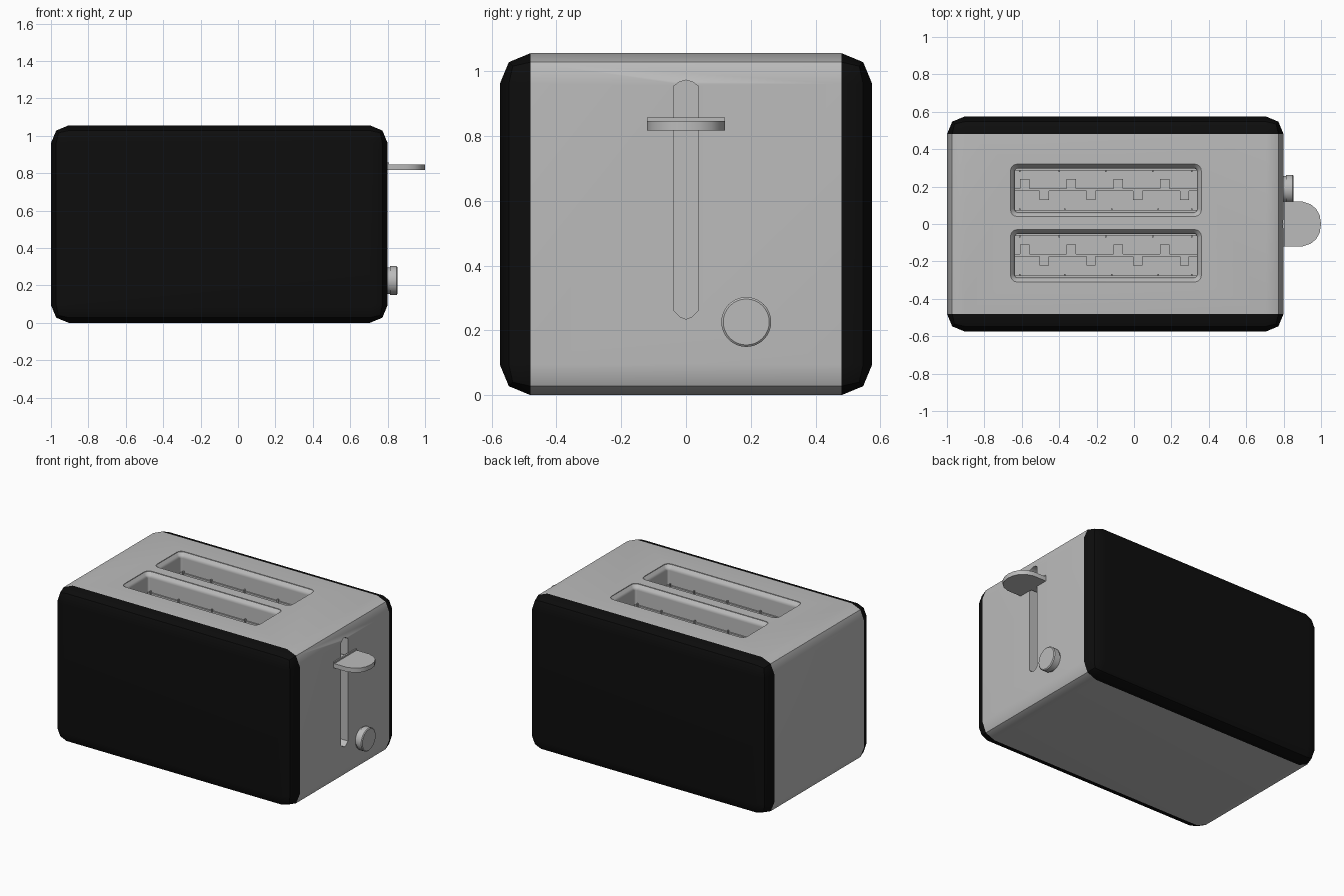
import bpy, bmesh, math
from mathutils import Matrix, Vector

if "Cube" in bpy.data.objects:
    bpy.data.objects.remove(bpy.data.objects["Cube"])


def material(name, rgb):
    m = bpy.data.materials.new(name)
    m.diffuse_color = (*rgb, 1)
    m.use_nodes = True
    m.node_tree.nodes["Principled BSDF"].inputs["Base Color"].default_value = m.diffuse_color
    return m


STEEL = material("brushed_grey", (0.5, 0.5, 0.5))
BLACK = material("black_plastic", (0.004, 0.004, 0.004))


def make(name, bm, mat=STEEL, angle=35):
    bmesh.ops.recalc_face_normals(bm, faces=bm.faces)
    me = bpy.data.meshes.new(name)
    bm.to_mesh(me)
    bm.free()
    ob = bpy.data.objects.new(name, me)
    bpy.context.collection.objects.link(ob)
    if mat:
        me.materials.append(mat)
    smooth(ob, angle)
    return ob


def smooth(ob, angle):
    bpy.ops.object.select_all(action='DESELECT')
    ob.select_set(True)
    bpy.context.view_layer.objects.active = ob
    bpy.ops.object.shade_smooth_by_angle(angle=math.radians(angle))


def box(bm, x0, x1, y0, y1, z0, z1):
    mat = Matrix.Translation(((x0 + x1) / 2, (y0 + y1) / 2, (z0 + z1) / 2)) \
        @ Matrix.Diagonal((x1 - x0, y1 - y0, z1 - z0, 1))
    return bmesh.ops.create_cube(bm, size=1, matrix=mat)


def rounded_rect(u0, u1, v0, v1, r, n=4):
    pts = []
    corners = ((u1 - r, v1 - r), (u0 + r, v1 - r), (u0 + r, v0 + r), (u1 - r, v0 + r))
    for k, (cu, cv) in enumerate(corners):
        for i in range(n + 1):
            a = math.pi / 2 * (k + i / n)
            pts.append((cu + r * math.cos(a), cv + r * math.sin(a)))
    return pts


def loft(bm, rings):
    loops = [[bm.verts.new(p) for p in ring] for ring in rings]
    n = len(loops[0])
    for a, b in zip(loops, loops[1:]):
        for i in range(n):
            bm.faces.new((a[i], a[(i + 1) % n], b[(i + 1) % n], b[i]))
    bm.faces.new(loops[0])
    bm.faces.new(loops[-1])


# Body: softened box with black front and back panels
TOP = 1.056
bm = bmesh.new()
box(bm, -1, 0.8, -0.575, 0.575, 0, TOP)
bmesh.ops.bevel(bm, geom=bm.edges[:], offset=0.095, segments=2, profile=0.5, affect='EDGES')
body = make("body", bm)
body.data.materials.append(BLACK)

# Cutters: two flared bread slots and the lever track
SLOTS = (0.0, -0.35)
cutters = []
for dy in SLOTS:
    bm = bmesh.new()
    rings = []
    for z, g, r in ((1.1, 0, 0.035), (TOP - 0.004, 0, 0.035), (1.036, 0.014, 0.03),
                    (1.02, 0.024, 0.012), (0.2, 0.024, 0.012)):
        rings.append([(x, y, z) for x, y in
                      rounded_rect(-0.66 + g, 0.36 - g, 0.04 + g + dy, 0.32 - g + dy, r)])
    loft(bm, rings)
    cutters.append(make("slot_cutter", bm))
bm = bmesh.new()
track = [(-0.037, 0.26), (-0.02, 0.243), (0, 0.235), (0.02, 0.243), (0.037, 0.26),
         (0.037, 0.955), (0.02, 0.967), (0, 0.973), (-0.02, 0.967), (-0.037, 0.955)]
loft(bm, [[(x, y, z) for y, z in track] for x in (0.68, 0.9)])
cutters.append(make("track_cutter", bm))

bpy.context.view_layer.objects.active = body
for c in cutters:
    mod = body.modifiers.new("cut", 'BOOLEAN')
    mod.object = c
    mod.solver = 'EXACT'
    bpy.ops.object.modifier_apply(modifier=mod.name)
for c in cutters:
    bpy.data.objects.remove(c)
for p in body.data.polygons:
    p.material_index = 1 if abs(p.center.y) > 0.48 else 0
smooth(body, 40)
wn = body.modifiers.new("flat_sides", 'WEIGHTED_NORMAL')
wn.keep_sharp = True

# Wire guards and bread carriers inside each slot
for k, dy in enumerate(SLOTS):
    bm = bmesh.new()
    for y, s, xs in ((0.292, 1, (-0.61, -0.4, -0.15, 0.1, 0.31)),
                     (0.07, -1, (-0.61, -0.37, -0.12, 0.13, 0.31))):
        y += dy
        for z in (0.92, 0.55):
            box(bm, -0.638, 0.338, y - 0.005, y + 0.005, z - 0.005, z + 0.005)
        for x in xs:
            yw = y - s * 0.008
            box(bm, x - 0.004, x + 0.004, yw - 0.006, yw + 0.006, 0.2, 0.94)
    make(f"wire_guard_{k + 1}", bm)

    bm = bmesh.new()
    yc = 0.183 + dy
    box(bm, -0.638, 0.338, yc - 0.006, yc + 0.006, 0.68, 0.76)
    for i in range(4):
        xa, xb = -0.585 + 0.25 * i, -0.48 + 0.25 * i
        box(bm, xa - 0.025, xa + 0.025, yc, yc + 0.058, 0.75, 0.76)
        box(bm, xb - 0.025, xb + 0.025, yc - 0.055, yc, 0.75, 0.76)
    make(f"bread_carrier_{k + 1}", bm)

# Lever: rounded paddle, thicker lip at the body, stem running into the track
half = [(0.8, 0.12), (0.9, 0.12), (0.945, 0.105), (0.975, 0.08), (0.993, 0.045)]
outline = half + [(1.0, 0)] + [(x, -y) for x, y in reversed(half)]
bm = bmesh.new()
loft(bm, [[(x, y, z) for x, y in outline] for z in (0.817, 0.847)])
box(bm, 0.797, 0.808, -0.12, 0.12, 0.817, 0.857)
box(bm, 0.69, 0.81, -0.025, 0.025, 0.82, 0.845)
make("lever", bm)

# Browning knob: narrow neck, round cap
bm = bmesh.new()
N = 32
loft(bm, [[(x, 0.186 + r * math.cos(2 * math.pi * i / N), 0.226 + r * math.sin(2 * math.pi * i / N))
           for i in range(N)]
          for x, r in ((0.79, 0.071), (0.812, 0.071), (0.812, 0.077), (0.848, 0.077), (0.853, 0.071))])
make("browning_knob", bm)
